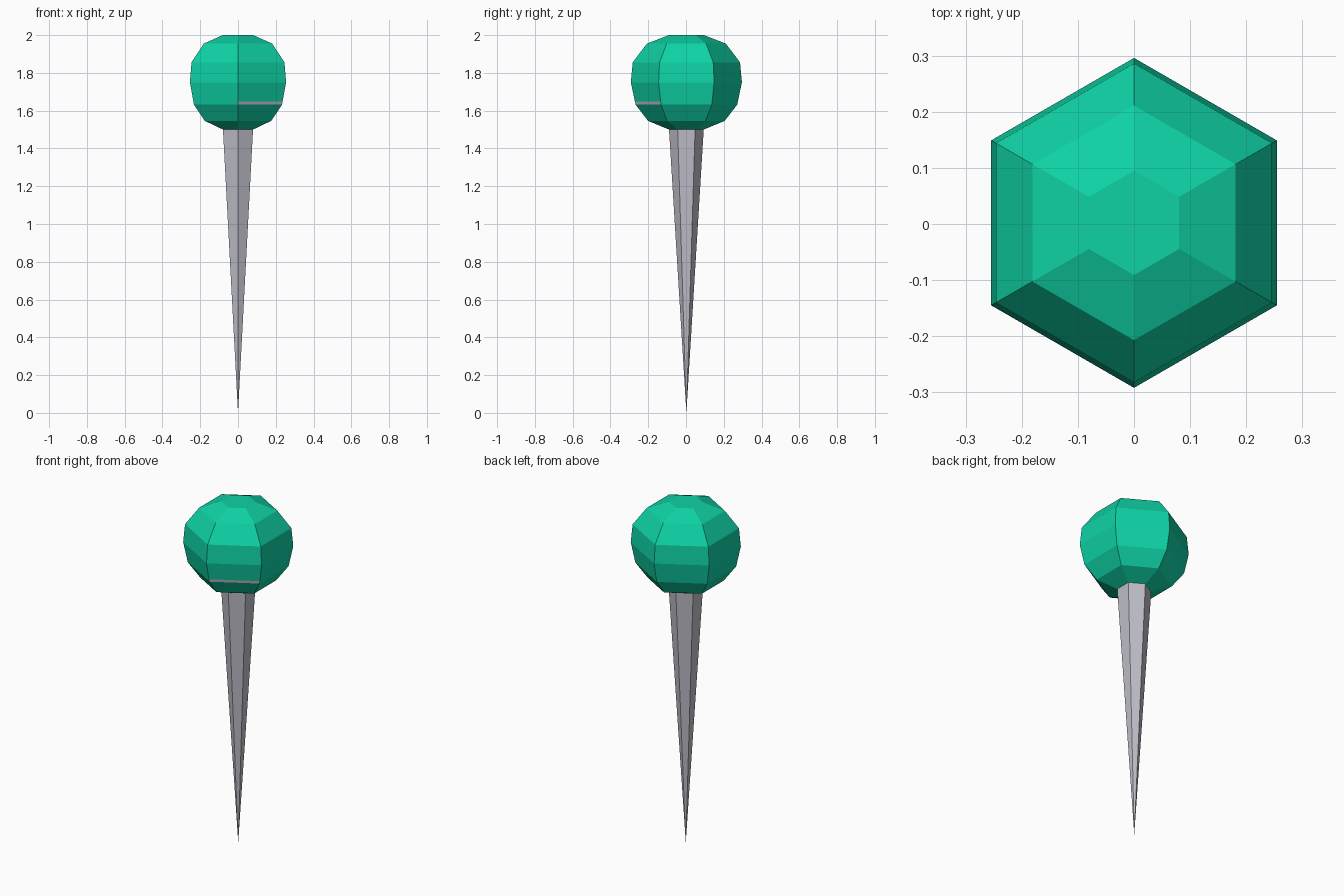
import bpy, bmesh, math

if "Cube" in bpy.data.objects:
    bpy.data.objects.remove(bpy.data.objects["Cube"])

SIDES = 6
Y_SHIFT = 0.002


def material(name, colour):
    m = bpy.data.materials.new(name)
    m.diffuse_color = (*colour, 1)
    m.use_nodes = True
    m.node_tree.nodes["Principled BSDF"].inputs["Base Color"].default_value = m.diffuse_color
    return m


green = material("emerald green", (0.0045, 0.645, 0.376))
grey = material("pale steel", (0.515, 0.515, 0.578))


def lathe(name, profile, mats, cap_top=False):
    """Six-sided turned part from (radius, z) rings; radius 0 makes a point."""
    bm = bmesh.new()
    rings = []
    for r, z in profile:
        if r == 0:
            rings.append([bm.verts.new((0, Y_SHIFT, z))] * SIDES)
            continue
        angles = [math.radians(-90 + 60 * i) for i in range(SIDES)]
        rings.append([bm.verts.new((r * math.cos(a), Y_SHIFT + r * math.sin(a), z))
                      for a in angles])
    for low, high in zip(rings, rings[1:]):
        for i in range(SIDES):
            j = (i + 1) % SIDES
            corners = dict.fromkeys((low[i], low[j], high[j], high[i]))
            bm.faces.new(list(corners))
    if cap_top:
        bm.faces.new(rings[-1])
    mesh = bpy.data.meshes.new(name)
    bm.to_mesh(mesh)
    bm.free()
    for m in mats:
        mesh.materials.append(m)
    obj = bpy.data.objects.new(name, mesh)
    bpy.context.collection.objects.link(obj)
    return obj


# Tapered needle
lathe("needle", [(0, 0), (0.092, 1.502)], [grey])

# Faceted head, with a narrow extra ring for the grey sliver
head = lathe("head", [(0.092, 1.5), (0.203, 1.546), (0.269, 1.632), (0.2725, 1.648),
                      (0.294, 1.75), (0.284, 1.856), (0.209, 1.955), (0.093, 2.0)],
             [green, grey], cap_top=True)

# Grey sliver on the front right side only
for p in head.data.polygons:
    if 1.635 < p.center.z < 1.645 and p.center.x > 0.05 and p.center.y < -0.1:
        p.material_index = 1
